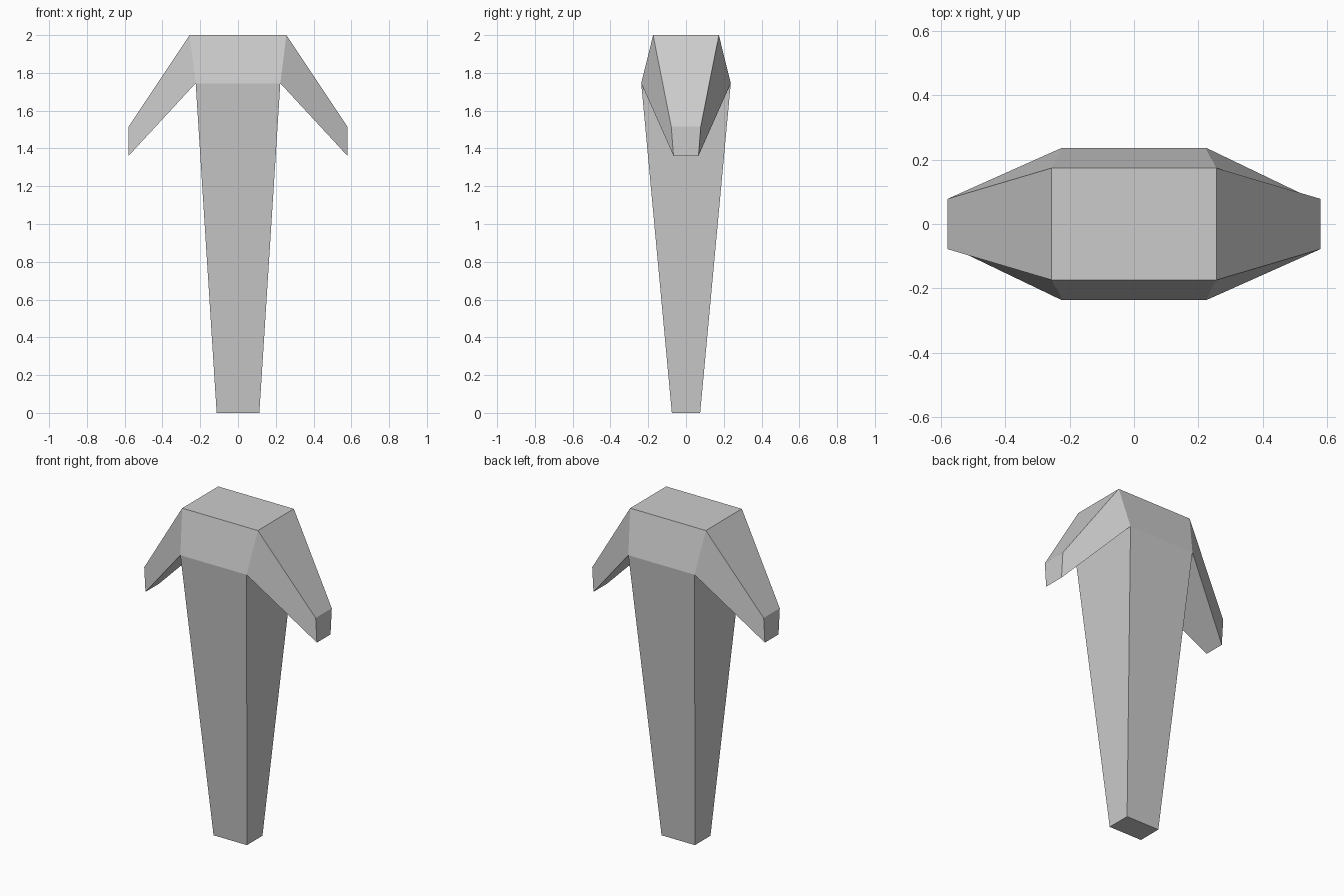
import bpy, bmesh

if "Cube" in bpy.data.objects:
    bpy.data.objects.remove(bpy.data.objects["Cube"])

# half width, half depth, height of each body section
SECTIONS = [(0.113, 0.075, 0.0), (0.224, 0.237, 1.745), (0.256, 0.174, 2.0)]

bm = bmesh.new()

# Tapered shaft and flared head
rings = [[bm.verts.new((sx * w, sy * d, z))
          for sx, sy in ((-1, -1), (1, -1), (1, 1), (-1, 1))]
         for w, d, z in SECTIONS]
bm.faces.new(rings[0][::-1])
bm.faces.new(rings[-1])
head_sides = []
for k, (lower, upper) in enumerate(zip(rings, rings[1:])):
    for i in range(4):
        j = (i + 1) % 4
        face = bm.faces.new((lower[i], lower[j], upper[j], upper[i]))
        if k == 1 and i in (1, 3):
            head_sides.append(face)

# Drooping arms, extruded from the two sides of the head
ends = bmesh.ops.extrude_discrete_faces(bm, faces=head_sides)["faces"]
for face in ends:
    for v in face.verts:
        sx, sy = (1 if v.co.x > 0 else -1), (1 if v.co.y > 0 else -1)
        is_top = v.co.z > 1.9
        v.co = (sx * 0.58, sy * (0.078 if is_top else 0.066),
                1.515 if is_top else 1.36)

bmesh.ops.recalc_face_normals(bm, faces=bm.faces)
mesh = bpy.data.meshes.new("post_with_arms")
bm.to_mesh(mesh)
bm.free()
bpy.context.collection.objects.link(bpy.data.objects.new("post_with_arms", mesh))
